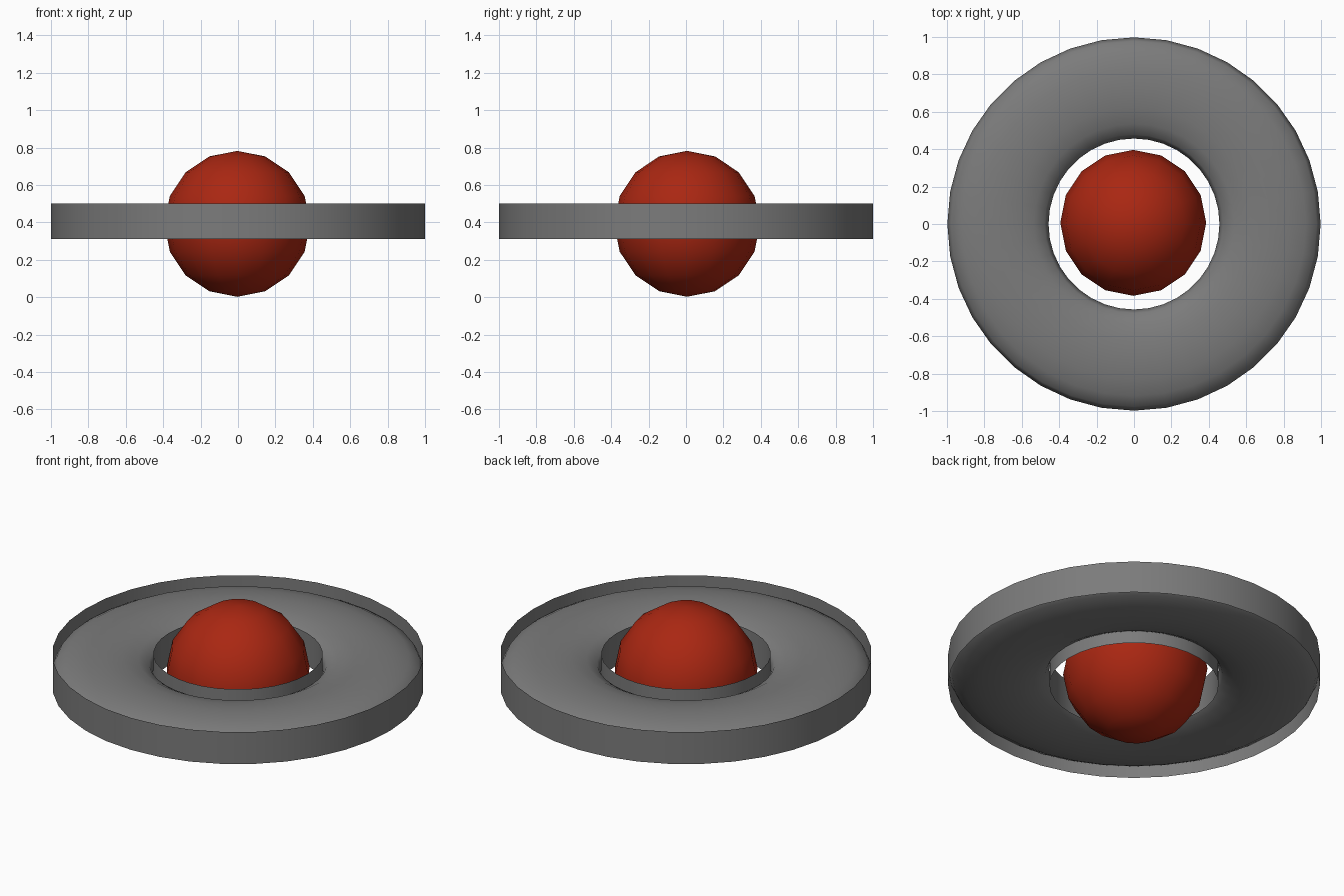
import bpy, math
from mathutils import Vector

if "Cube" in bpy.data.objects:
    bpy.data.objects.remove(bpy.data.objects["Cube"])

def material(name, rgb):
    m = bpy.data.materials.new(name)
    m.diffuse_color = (*rgb, 1)
    m.use_nodes = True
    m.node_tree.nodes["Principled BSDF"].inputs["Base Color"].default_value = m.diffuse_color
    return m

GREY = material("grey", (0.2, 0.2, 0.2))
RED = material("red", (0.4, 0.02, 0.006))

SIDES = 36
INNER, OUTER = 0.455, 1.0
Z_LOW, Z_HIGH = 0.31, 0.5

def lathe(name, profile, mat, closed=False):
    """Revolve an (r, z) profile about the z axis."""
    n = len(profile)
    verts = [(r * math.cos(a), r * math.sin(a), z)
             for a in (2 * math.pi * i / SIDES for i in range(SIDES))
             for r, z in profile]
    faces = []
    for i in range(SIDES):
        j = (i + 1) % SIDES
        for k in range(n if closed else n - 1):
            l = (k + 1) % n
            faces.append((i * n + k, j * n + k, j * n + l, i * n + l))
    me = bpy.data.meshes.new(name)
    me.from_pydata(verts, [], faces)
    me.materials.append(mat)
    me.shade_smooth()
    ob = bpy.data.objects.new(name, me)
    bpy.context.collection.objects.link(ob)
    return ob

# Flattened rounded ring
mid, half = (INNER + OUTER) / 2, (OUTER - INNER) / 2 - 0.002
zc, hz = (Z_LOW + Z_HIGH) / 2, (Z_HIGH - Z_LOW) / 2
section = [(mid + half * math.cos(t), zc + hz * math.sin(t))
           for t in (2 * math.pi * k / 16 for k in range(16))]
lathe("ring_body", section, GREY, closed=True)

# Thin upright bands round the outside and the hole
lathe("outer_band", [(OUTER, Z_LOW), (OUTER, Z_HIGH)], GREY)
lathe("inner_band", [(INNER, Z_HIGH), (INNER, Z_LOW)], GREY)

# Ball in the middle
bpy.ops.mesh.primitive_uv_sphere_add(segments=16, ring_count=8, radius=0.39,
                                     location=(-0.004, 0.006, 0.392))
ball = bpy.context.object
ball.name = "centre_ball"
ball.data.materials.append(RED)
ball.data.shade_smooth()
